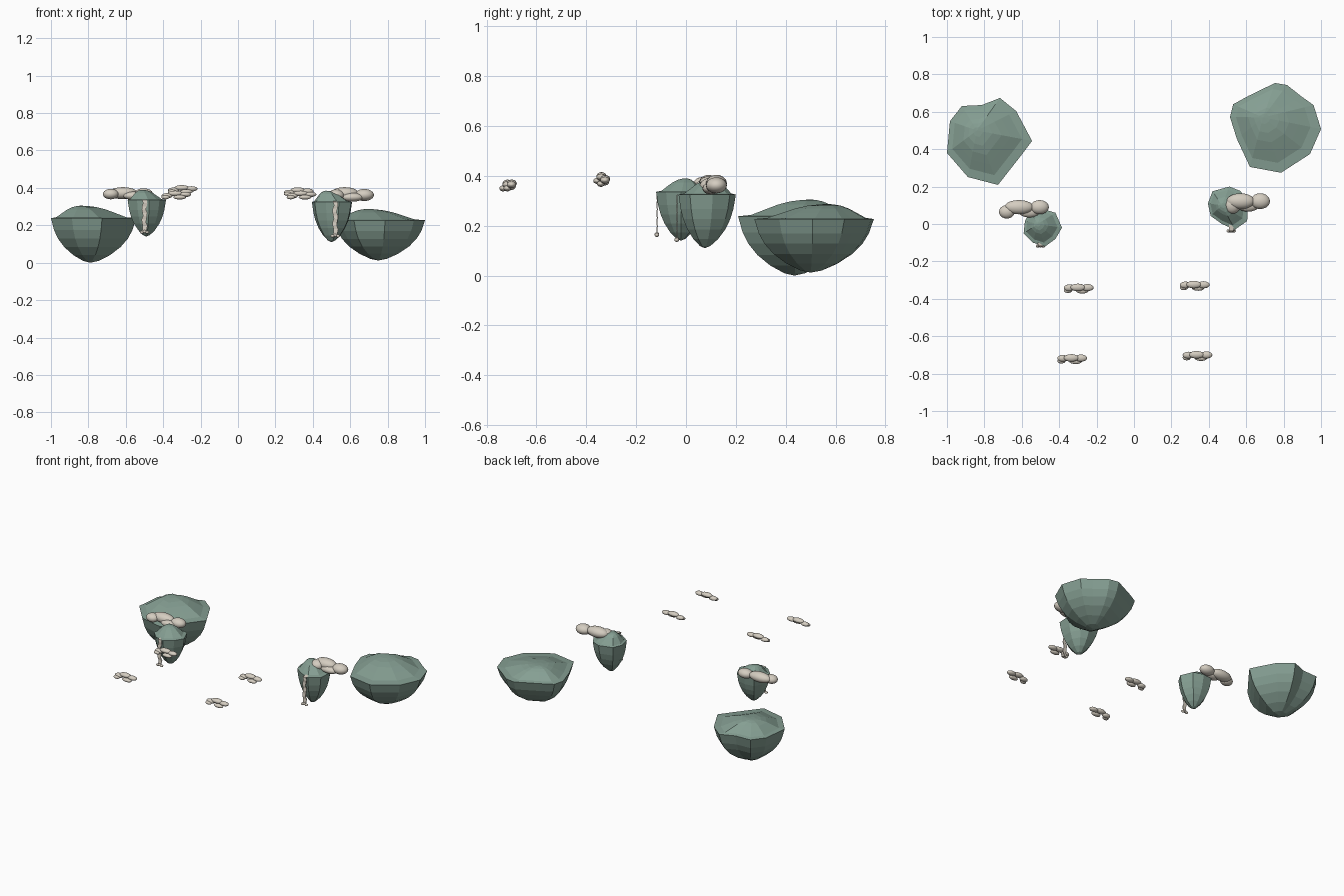
import bpy, bmesh, math
from mathutils import Vector

if "Cube" in bpy.data.objects:
    bpy.data.objects.remove(bpy.data.objects["Cube"])


def material(name, rgb):
    m = bpy.data.materials.new(name)
    m.diffuse_color = (*rgb, 1)
    m.use_nodes = True
    m.node_tree.nodes["Principled BSDF"].inputs["Base Color"].default_value = m.diffuse_color
    return m


GREEN = material("sage_rock", (0.235, 0.345, 0.29))
CREAM = material("cloud_cream", (0.66, 0.61, 0.53))


def finish(bm, name, mat):
    bmesh.ops.recalc_face_normals(bm, faces=bm.faces)
    me = bpy.data.meshes.new(name)
    bm.to_mesh(me)
    bm.free()
    me.materials.append(mat)
    ob = bpy.data.objects.new(name, me)
    bpy.context.collection.objects.link(ob)
    return ob


# (scale, fraction of height) rings for the hanging rock and the hill on top
ROCK = [(0.985, 0.05), (0.92, 0.27), (0.82, 0.46), (0.66, 0.65), (0.43, 0.83), (0.18, 0.96)]
HILL = [(0.82, 0.08), (0.62, 0.42), (0.45, 0.7), (0.28, 0.89), (0.12, 0.98)]


def island(name, outline, rim_z, bottom, peak):
    """Faceted island: one irregular rim shrunk towards the bottom and the peak."""
    bm = bmesh.new()
    n = len(outline)
    rim = [bm.verts.new((x, y, rim_z)) for x, y in outline]
    for tip, rings in ((bottom, ROCK), (peak, HILL)):
        prev = rim
        for s, h in rings:
            z = rim_z + (tip[2] - rim_z) * h
            ring = [bm.verts.new((tip[0] + (x - tip[0]) * s, tip[1] + (y - tip[1]) * s, z))
                    for x, y in outline]
            for i in range(n):
                j = (i + 1) % n
                bm.faces.new((prev[i], prev[j], ring[j], ring[i]))
            prev = ring
        t = bm.verts.new(tip)
        for i in range(n):
            bm.faces.new((prev[i], prev[(i + 1) % n], t))
    return finish(bm, name, GREEN)


def puffs(name, items):
    """Cluster of ellipsoids: (x, y, z, rx, ry, rz)."""
    bm = bmesh.new()
    for x, y, z, rx, ry, rz in items:
        r = bmesh.ops.create_uvsphere(bm, u_segments=20, v_segments=12, radius=1)
        for v in r["verts"]:
            v.co = Vector((x + v.co.x * rx, y + v.co.y * ry, z + v.co.z * rz))
    for f in bm.faces:
        f.smooth = True
    return finish(bm, name, CREAM)


# Large islands
island("large_island_left",
       [(-.717, .674), (-.63, .604), (-.545, .444), (-.61, .358), (-.727, .209), (-.888, .251),
        (-1, .38), (-.984, .55), (-.92, .631), (-.813, .636)],
       .238, (-.79, .435, 0), (-.84, .50, .305))
island("large_island_right",
       [(.513, .572), (.53, .64), (.61, .684), (.754, .754), (.818, .743), (.898, .68),
        (.96, .636), (1, .508), (.941, .374), (.786, .274), (.62, .305), (.55, .455)],
       .227, (.75, .50, .012), (.69, .57, .287))

# Small islands
island("small_island_left",
       [(-.487, .08), (-.42, .06), (-.385, -.02), (-.42, -.08), (-.475, -.12), (-.54, -.10),
        (-.59, -.05), (-.583, .016), (-.556, .07)],
       .336, (-.49, -.02, .14), (-.515, 0, .39))
island("small_island_right",
       [(.395, .11), (.42, .175), (.51, .2), (.57, .176), (.61, .107), (.605, .016),
        (.54, -.03), (.47, 0), (.41, .043)],
       .325, (.50, .075, .11), (.47, .10, .385))


# Thin waterfalls with foam at the foot
def waterfall(side, x, y, top, foot):
    bm = bmesh.new()
    rows, prev = 10, None
    path = [(x, y + .03, top + .004)] + [
        (x + .004 * math.sin(i * 1.7), y - .002 * (i % 2), top + (foot - top) * i / rows)
        for i in range(rows + 1)]
    for i, (px, py, pz) in enumerate(path):
        w = .011 + .002 * (i % 2)
        row = [bm.verts.new((px + sx * w, py + dy, pz))
               for sx, dy in ((-1, 0), (1, 0), (1, .004), (-1, .004))]
        if prev:
            for a in range(4):
                b = (a + 1) % 4
                bm.faces.new((prev[a], prev[b], row[b], row[a]))
        else:
            bm.faces.new(row)
        prev = row
    bm.faces.new(prev)
    finish(bm, "waterfall_" + side, CREAM)
    puffs("waterfall_foam_" + side,
          [(x + d, y, foot + h, .011, .009, .008) for d, h in ((-.014, 0), (0, .003), (.014, 0))])


waterfall("left", -.50, -.117, .336, .163)
waterfall("right", .52, -.037, .325, .143)

# Large clouds beside the small islands
puffs("large_cloud_left",
      [(-.68, .065, .367, .042, .036, .028), (-.615, .09, .372, .078, .038, .032),
       (-.505, .09, .368, .05, .038, .03), (-.56, .065, .358, .055, .03, .022)])
puffs("large_cloud_right",
      [(.525, .10, .36, .045, .045, .032), (.57, .122, .37, .075, .042, .034),
       (.675, .122, .362, .052, .042, .032), (.61, .10, .35, .06, .034, .024)])


# Small drifting clouds
def small_cloud(name, x, y, z, flip):
    parts = [(-.05, .004, -.004, .03, .018, .014), (-.005, .006, .008, .04, .02, .015),
             (.047, .005, .003, .032, .019, .014), (-.058, -.01, -.012, .022, .014, .011),
             (.018, -.012, -.012, .034, .015, .012)]
    puffs(name, [(x + flip * a, y + b, z + c, d, e, f) for a, b, c, d, e, f in parts])


small_cloud("small_cloud_back_left", -.295, -.345, .392, 1)
small_cloud("small_cloud_back_right", .325, -.33, .380, 1)
small_cloud("small_cloud_front_left", -.33, -.722, .362, 1)
small_cloud("small_cloud_front_right", .34, -.705, .362, 1)
